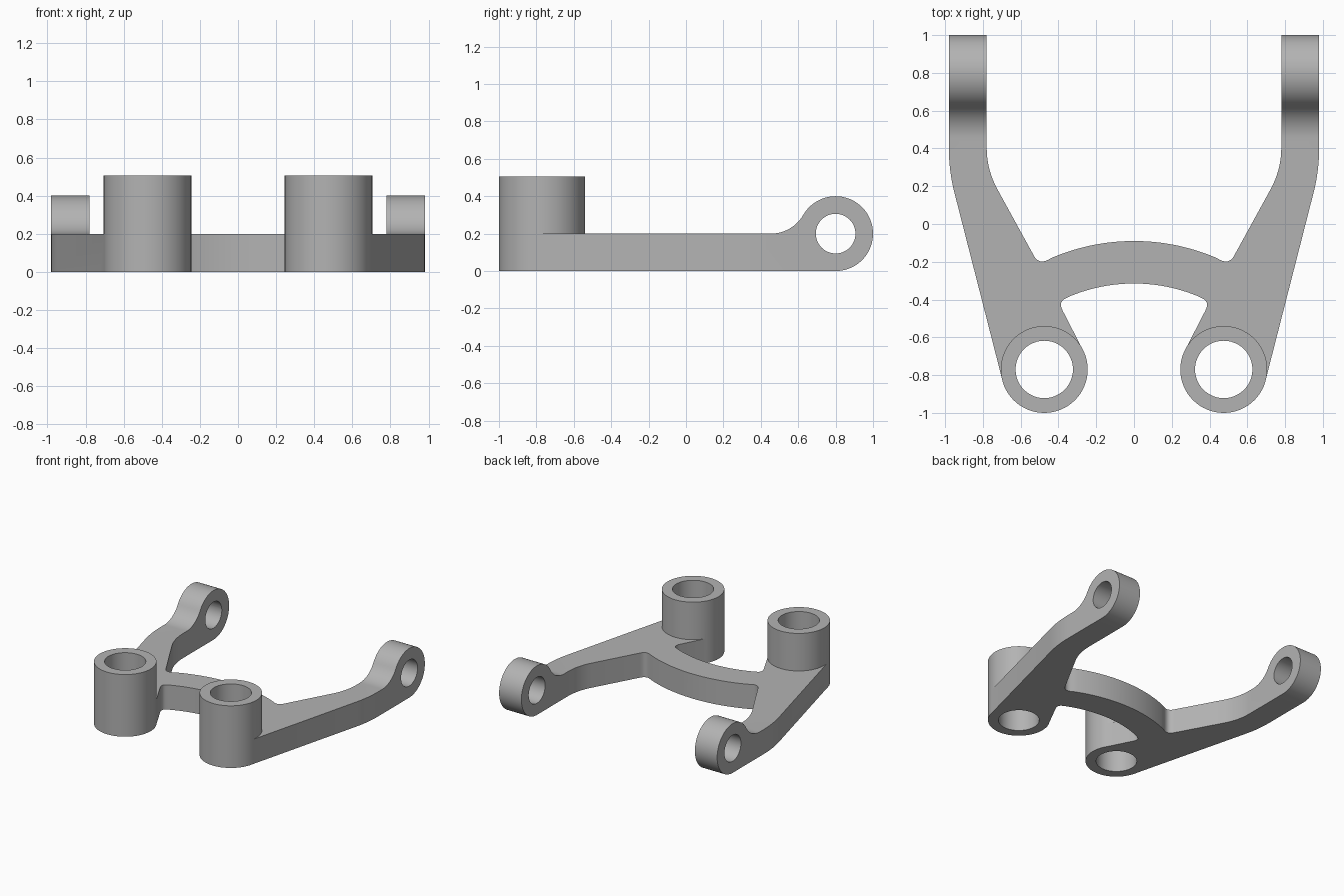
import bpy, bmesh
from math import sin, cos, radians, asin
from mathutils import Vector

if "Cube" in bpy.data.objects:
    bpy.data.objects.remove(bpy.data.objects["Cube"], do_unlink=True)

grey = bpy.data.materials.new("light_grey")
grey.use_nodes = True
COLOUR = (0.45, 0.45, 0.45, 1)
grey.diffuse_color = COLOUR
grey.node_tree.nodes["Principled BSDF"].inputs["Base Color"].default_value = COLOUR


def arc(cx, cy, r, start, end, n):
    angles = [radians(start + (end - start) * i / n) for i in range(n + 1)]
    return [(cx + r * cos(a), cy + r * sin(a)) for a in angles]


def bend(a, b, c, n=8):
    """Rounded corner at b, from a to c."""
    a, b, c = Vector(a), Vector(b), Vector(c)
    return [tuple(a * (1 - t) ** 2 + b * 2 * t * (1 - t) + c * t * t)
            for t in (i / n for i in range(n + 1))]


def prism(name, points, lift, depth):
    """Closed outline mapped to 3D by lift, swept along depth."""
    bm = bmesh.new()
    face = bm.faces.new([bm.verts.new(lift(u, v)) for u, v in points])
    swept = bmesh.ops.extrude_face_region(bm, geom=[face])["geom"]
    bmesh.ops.translate(bm, vec=depth,
                        verts=[g for g in swept if isinstance(g, bmesh.types.BMVert)])
    bmesh.ops.recalc_face_normals(bm, faces=bm.faces)
    mesh = bpy.data.meshes.new(name)
    bm.to_mesh(mesh)
    bm.free()
    mesh.materials.append(grey)
    obj = bpy.data.objects.new(name, mesh)
    bpy.context.collection.objects.link(obj)
    return obj


def upright(name, points, bottom, height):
    return prism(name, points, lambda x, y: (x, y, bottom), (0, 0, height))


def across(name, points):
    return prism(name, points, lambda y, z: (-1.2, y, z), (2.4, 0, 0))


def combine(body, tool, operation):
    mod = body.modifiers.new(operation, "BOOLEAN")
    mod.operation, mod.object, mod.solver = operation, tool, "EXACT"
    graph = bpy.context.evaluated_depsgraph_get()
    mesh = bpy.data.meshes.new_from_object(body.evaluated_get(graph))
    body.modifiers.clear()
    body.data = mesh
    bpy.data.objects.remove(tool, do_unlink=True)


SLEEVE = (0.475, -0.77)
SLEEVE_R, SLEEVE_BORE = 0.23, 0.152
BRIDGE_Y, BRIDGE_OUT, BRIDGE_IN = -1.2, 1.11, 0.885

# Half plan outline: bridge, inner arm edge, outer arm edge, sleeve end
back_end = 90 - asin(0.44 / BRIDGE_OUT) * 180 / 3.14159265
front_end = 90 - asin(0.335 / BRIDGE_IN) * 180 / 3.14159265
half = arc(0, BRIDGE_Y, BRIDGE_OUT, 90, back_end, 12)
half += bend((0.455, -0.19), (0.505, -0.215), (0.53, -0.168), 6)
half += bend((0.72, 0.178), (0.78, 0.285), (0.78, 0.405))
half += [(0.78, 1.1), (0.98, 1.1)]
half += bend((0.98, 0.40), (0.98, 0.28), (0.95, 0.163))
half += arc(*SLEEVE, SLEEVE_R - 0.001, -14, -206, 32)
half += bend((0.377, -0.46), (0.405, -0.41), (0.355, -0.39), 6)
half += arc(0, BRIDGE_Y, BRIDGE_IN, front_end, 90, 12)
outline = half + [(-x, y) for x, y in reversed(half[1:-1])]
frame = upright("fork_bracket", outline, 0, 0.6)

# Side profile: flat plate rising through a fillet into the round lug
side = [(-1.1, 0)] + arc(0.8, 0.2, 0.2, -90, 150, 48)
side += arc(0.4536, 0.4, 0.2, -30, -90, 12)[1:] + [(-1.1, 0.2)]
combine(frame, across("side_profile", side), "INTERSECT")

# Lug bores
combine(frame, across("lug_bore", arc(0.8, 0.2, 0.106, 0, 352.5, 47)), "DIFFERENCE")

# Upright sleeves and their bores
for s in (-1, 1):
    ring = arc(s * SLEEVE[0], SLEEVE[1], SLEEVE_R, 0, 354.375, 63)
    combine(frame, upright("sleeve", ring, 0, 0.505), "UNION")
    hole = arc(s * SLEEVE[0], SLEEVE[1], SLEEVE_BORE, 0, 352.5, 47)
    combine(frame, upright("sleeve_bore", hole, -0.1, 0.8), "DIFFERENCE")

# Smooth curved walls, crisp edges
frame.data.polygons.foreach_set("use_smooth", [True] * len(frame.data.polygons))
frame.data.set_sharp_from_angle(angle=radians(25))
